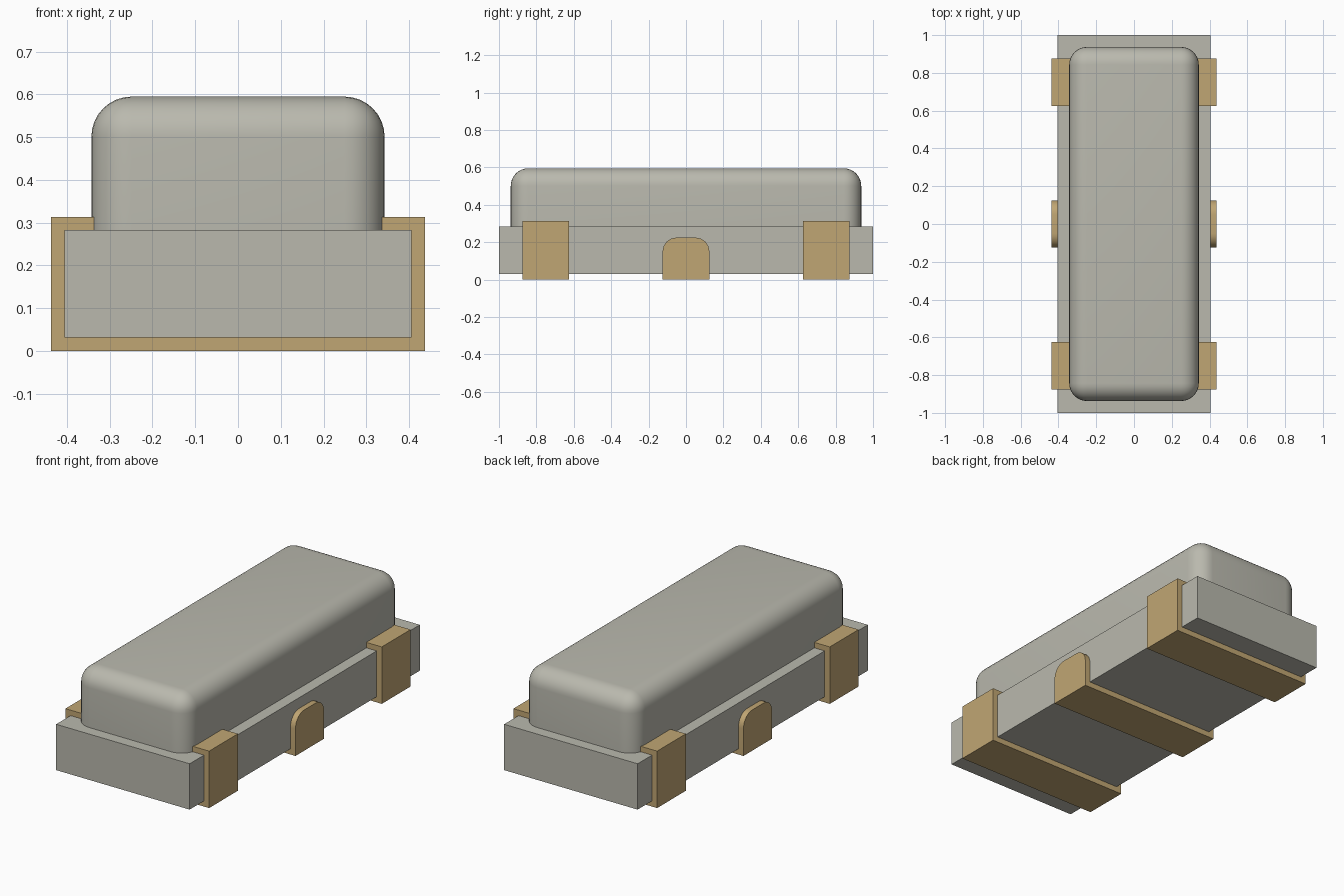
import bpy, bmesh, math
from mathutils import Vector

cube = bpy.data.objects.get("Cube")
if cube:
    bpy.data.objects.remove(cube)


def material(name, rgb):
    m = bpy.data.materials.new(name)
    m.use_nodes = True
    m.diffuse_color = (*rgb, 1)
    m.node_tree.nodes["Principled BSDF"].inputs["Base Color"].default_value = (*rgb, 1)
    return m


ceramic = material("warm grey", (0.49, 0.485, 0.423))
gold = material("gold", (0.53, 0.38, 0.172))


def finish(name, bm, mat):
    bmesh.ops.recalc_face_normals(bm, faces=bm.faces)
    mesh = bpy.data.meshes.new(name)
    bm.to_mesh(mesh)
    bm.free()
    mesh.materials.append(mat)
    ob = bpy.data.objects.new(name, mesh)
    bpy.context.collection.objects.link(ob)
    return ob


def smooth(ob):
    bpy.ops.object.select_all(action='DESELECT')
    ob.select_set(True)
    bpy.context.view_layer.objects.active = ob
    bpy.ops.object.shade_smooth_by_angle(angle=math.radians(35))


def block(name, hx, hy, z0, z1, mat, radius=0):
    """Box centred on x and y; a radius rounds everything but the bottom rim."""
    bm = bmesh.new()
    bmesh.ops.create_cube(bm, size=1)
    for v in bm.verts:
        v.co = (v.co.x * 2 * hx, v.co.y * 2 * hy, z0 + (v.co.z + 0.5) * (z1 - z0))
    if radius:
        edges = [e for e in bm.edges if max(v.co.z for v in e.verts) > z0 + 0.01]
        bmesh.ops.bevel(bm, geom=edges, offset=radius, offset_type='OFFSET',
                        segments=8, profile=0.5, affect='EDGES')
    ob = finish(name, bm, mat)
    if radius:
        smooth(ob)
    return ob


def extrude(name, points, depth, mat):
    """Extrude a closed outline of 3D points along the depth vector."""
    bm = bmesh.new()
    face = bm.faces.new([bm.verts.new(p) for p in points])
    new = bmesh.ops.extrude_face_region(bm, geom=[face])["geom"]
    verts = [g for g in new if isinstance(g, bmesh.types.BMVert)]
    bmesh.ops.translate(bm, verts=verts, vec=Vector(depth))
    return finish(name, bm, mat)


# Ceramic base plate and rounded lid
BASE_X, BASE_Z0, BASE_Z1 = 0.406, 0.031, 0.283
OUT_X, LID_X = 0.437, 0.343
block("base_plate", BASE_X, 1.0, BASE_Z0, BASE_Z1, ceramic)
block("rounded_lid", LID_X, 0.937, BASE_Z1, 0.595, ceramic, 0.094)

# End terminals: straps wrapped under the base with lips folded over its top
half = [(OUT_X, 0), (OUT_X, 0.313), (LID_X - 0.01, 0.313), (LID_X - 0.01, BASE_Z1),
        (BASE_X, BASE_Z1), (BASE_X, BASE_Z0)]
clip = half + [(-x, z) for x, z in reversed(half)]
for label, y in (("front", -0.75), ("back", 0.75)):
    extrude(label + "_terminal", [(x, y - 0.125, z) for x, z in clip], (0, 0.25, 0), gold)

# Centre terminal: flat strap with a round-shouldered tab at each side
block("centre_strap", BASE_X, 0.125, 0, BASE_Z0, gold)
R, TOP, HALF = 0.075, 0.224, 0.125
arc = [(HALF - R + R * math.cos(a), TOP - R + R * math.sin(a))
       for a in (math.pi / 2 * i / 8 for i in range(9))]
side = [(HALF, 0)] + arc
tab = side + [(-y, z) for y, z in reversed(side)]
for label, s in (("left", 1), ("right", -1)):
    smooth(extrude(label + "_centre_tab", [(s * BASE_X, y, z) for y, z in tab],
                   (s * (OUT_X - BASE_X), 0, 0), gold))
